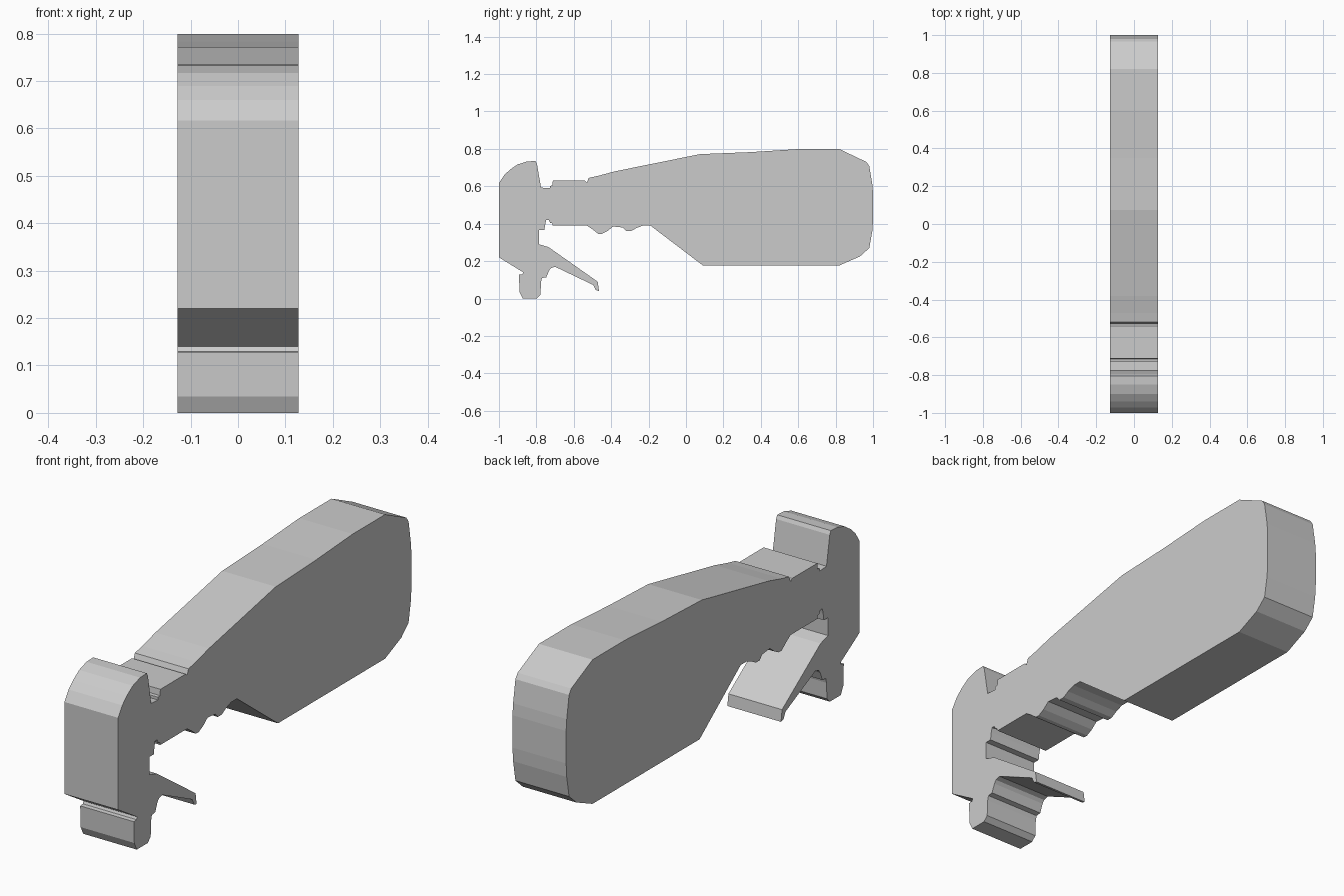
import bpy, bmesh

HALF_WIDTH = 0.128

# Outline in (y, z), clockwise from the lower front of the head
head_top = [(-1, .22), (-1, .617), (-.972, .66), (-.94, .69), (-.9, .717),
            (-.85, .733), (-.805, .735), (-.797, .72), (-.775, .593)]
neck_top = [(-.728, .59), (-.728, .602), (-.715, .604), (-.712, .63),
            (-.54, .63), (-.53, .62), (-.52, .645), (-.47, .656)]
handle = [(-.38, .68), (.075, .772), (.35, .783), (.6, .799), (.82, .799),
          (.965, .73), (.98, .708), (.996, .61), (1, .56), (1, .42),
          (.996, .36), (.98, .27), (.93, .225), (.82, .177), (.09, .177),
          (-.19, .39)]
finger_bumps = [(-.23, .39), (-.265, .377), (-.293, .361), (-.32, .361),
                (-.337, .38), (-.39, .385), (-.42, .361), (-.45, .346),
                (-.47, .346), (-.5, .37), (-.53, .39)]
neck_bottom = [(-.712, .39), (-.716, .403), (-.727, .405), (-.733, .42),
               (-.747, .42), (-.752, .4), (-.757, .367), (-.785, .367),
               (-.785, .29)]
lever = [(-.735, .275), (-.472, .09), (-.465, .04), (-.482, .045),
         (-.495, .072), (-.7, .17), (-.722, .163), (-.732, .15),
         (-.747, .113), (-.77, .11)]
foot = [(-.775, .09), (-.778, .02), (-.798, 0), (-.873, 0), (-.89, .035),
        (-.893, .128), (-.875, .13), (-.87, .14)]


def extrude_profile(name, outline, half_width):
    bm = bmesh.new()
    face = bm.faces.new([bm.verts.new((-half_width, y, z)) for y, z in outline])
    new = bmesh.ops.extrude_face_region(bm, geom=[face], use_keep_orig=True)["geom"]
    verts = [v for v in new if isinstance(v, bmesh.types.BMVert)]
    bmesh.ops.translate(bm, vec=(2 * half_width, 0, 0), verts=verts)
    bmesh.ops.recalc_face_normals(bm, faces=bm.faces)
    # Triangulate the two concave side faces
    caps = [f for f in bm.faces if len(f.verts) > 4]
    bmesh.ops.triangulate(bm, faces=caps)
    mesh = bpy.data.meshes.new(name)
    bm.to_mesh(mesh)
    bm.free()
    obj = bpy.data.objects.new(name, mesh)
    bpy.context.collection.objects.link(obj)
    return obj


# Flat cut-out tool body: head, neck, handle, lever and foot in one slab
extrude_profile("tool_body", head_top + neck_top + handle + finger_bumps
                + neck_bottom + lever + foot, HALF_WIDTH)
